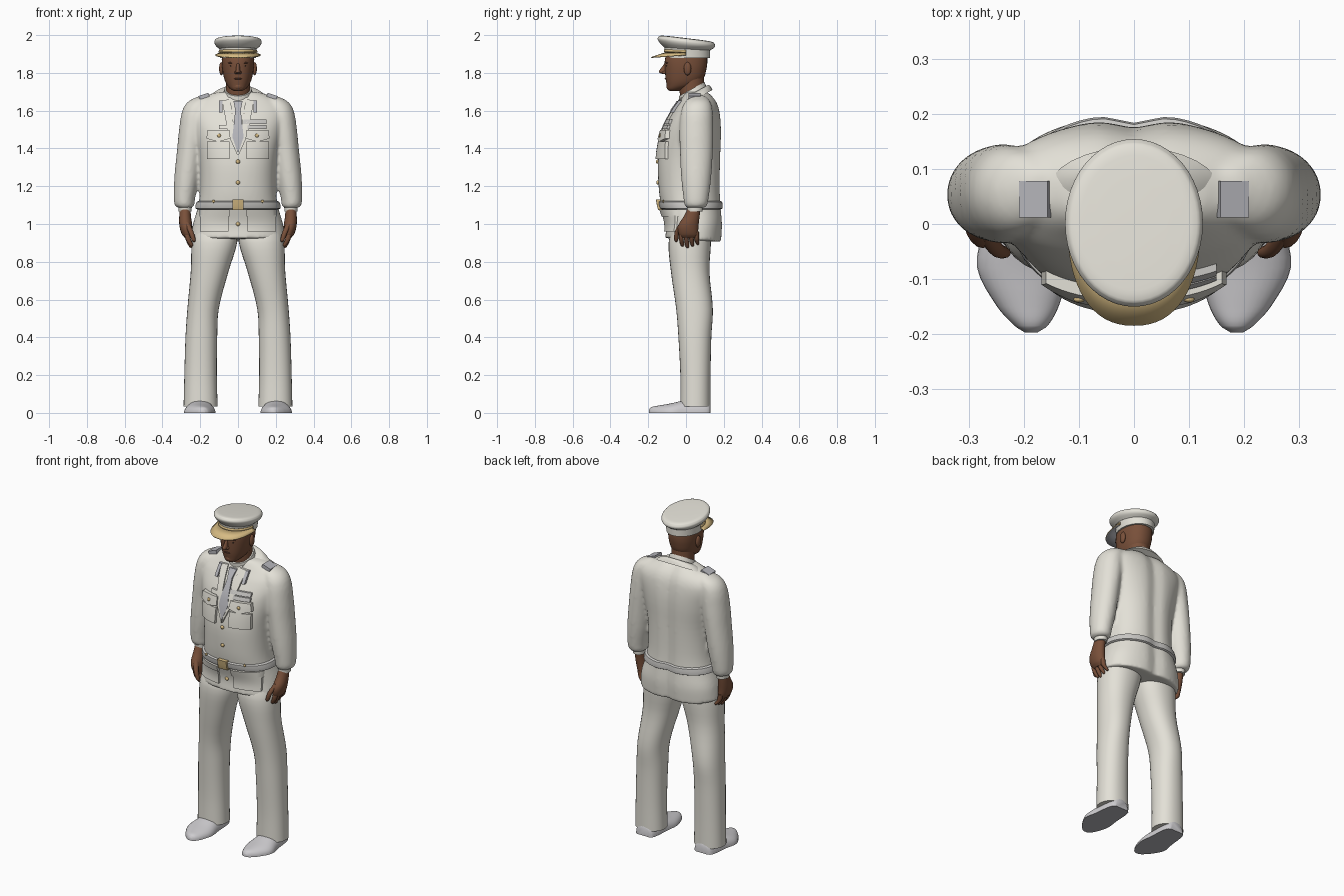
import bpy, bmesh, math
from mathutils import Matrix, Vector

cube = bpy.data.objects.get("Cube")
if cube:
    bpy.data.objects.remove(cube, do_unlink=True)
made = []

def material(name, *rgb):
    m = bpy.data.materials.new(name)
    m.use_nodes = True
    m.diffuse_color = (*rgb, 1)
    node = next(n for n in m.node_tree.nodes if n.type == "BSDF_PRINCIPLED")
    node.inputs["Base Color"].default_value = (*rgb, 1)
    return m

cloth = material("cream cloth", .77, .75, .68)
grey = material("pale grey", .46, .46, .49)
trim = material("belt grey", .58, .57, .55)
leather = material("shoe leather", .62, .61, .63)
skin = material("brown skin", .19, .08, .042)
lip = material("deep brown", .12, .048, .03)
black = material("near black", .02, .015, .012)
gold = material("gold", .68, .5, .23)

def finish(name, bm, *mats, recalc=True):
    if recalc:
        bmesh.ops.recalc_face_normals(bm, faces=bm.faces)
    mesh = bpy.data.meshes.new(name)
    bm.to_mesh(mesh)
    bm.free()
    for m in mats:
        mesh.materials.append(m)
    made.append(bpy.data.objects.new(name, mesh))
    bpy.context.collection.objects.link(made[-1])
    return made[-1]

def at(rings, z):
    """Smoothly interpolated section (centre and radii) at height z."""
    last = len(rings) - 1
    i = next((k for k in range(last) if z <= rings[k + 1][0]), last - 1)
    def slope(k, c):
        a, b = rings[max(k - 1, 0)], rings[min(k + 1, last)]
        return (b[c] - a[c]) / (b[0] - a[0])
    a, b = rings[i], rings[i + 1]
    h = b[0] - a[0]
    t = min(max((z - a[0]) / h, 0), 1)
    w = t * t * (3 - 2 * t)
    return [a[c] + (b[c] - a[c]) * w + h * t * (1 - t) *
            ((1 - t) * slope(i, c) - t * slope(i + 1, c)) for c in range(1, 5)]

def loft(name, rings, mat, side=1, power=2, seg=32, steps=4, warp=None, under=None):
    """Skin of superellipse sections (height, cx, cy, rx, ry); under colours the bottom."""
    bm = bmesh.new()
    heights = [a[0] + (b[0] - a[0]) * k / steps
               for a, b in zip(rings, rings[1:]) for k in range(steps)] + [rings[-1][0]]
    loops = []
    for z in heights:
        cx, cy, rx, ry = at(rings, z)
        loop = []
        for k in range(seg):
            c, s = math.cos(math.tau * k / seg), math.sin(math.tau * k / seg)
            x = cx + rx * math.copysign(abs(c) ** (2 / power), c)
            y = cy + ry * math.copysign(abs(s) ** (2 / power), s)
            p = warp(x, y, z) if warp else (x, y, z)
            loop.append(bm.verts.new((p[0] * side, p[1], p[2])))
        loops.append(loop)
    for a, b in zip(loops, loops[1:]):
        for k in range(seg):
            n = (k + 1) % seg
            bm.faces.new((a[k], a[n], b[n], b[k]))
    bm.faces.new(loops[0])
    bm.faces.new(loops[-1])
    bmesh.ops.recalc_face_normals(bm, faces=bm.faces)
    for f in bm.faces:
        f.material_index = int(under is not None and f.normal.z < -.5)
    return finish(name, bm, mat, *([under] if under else []))

def ball(name, mat, centre, size):
    bm = bmesh.new()
    bmesh.ops.create_uvsphere(bm, u_segments=16, v_segments=10, radius=1,
                              matrix=Matrix.Translation(centre) @ Matrix.Diagonal((*size, 1)))
    finish(name, bm, mat)

# Jacket: body with a groove down the spine, fused with both sleeves
body = [(.915, 0, .04, .25, .15), (1, 0, .045, .238, .15), (1.1, 0, .028, .21, .16),
        (1.2, 0, .02, .2, .165), (1.35, 0, .02, .207, .167), (1.5, 0, .037, .238, .153),
        (1.6, 0, .057, .255, .123), (1.65, 0, .065, .22, .097), (1.69, 0, .06, .14, .07),
        (1.7, 0, .055, .1, .06)]
sleeve = [(1.085, .28, .05, .035, .045), (1.095, .283, .052, .05, .058), (1.13, .284, .053, .056, .066),
          (1.25, .27, .054, .067, .08), (1.4, .252, .055, .07, .088), (1.5, .237, .055, .075, .09),
          (1.6, .222, .058, .073, .083), (1.65, .2, .062, .062, .065), (1.682, .17, .065, .025, .03)]
POWER = 2.3

def spine(x, y, z):
    groove = .016 * math.exp(-(x / .04) ** 2) if y > .1 else 0
    return x, y - groove, z - max(1 - z, 0) * (y - .04) * .8

parts = [loft("jacket_body", body, cloth, power=POWER, seg=64, warp=spine)]
parts += [loft("sleeve", sleeve, cloth, side=s) for s in (1, -1)]
joined = bmesh.new()
for p in parts:
    joined.from_mesh(p.data)
    made.remove(p)
    bpy.data.objects.remove(p)
jacket = finish("jacket", joined, cloth)
fuse = jacket.modifiers.new("fuse", "REMESH")
fuse.mode, fuse.voxel_size, fuse.use_smooth_shade = "VOXEL", .009, True
blend = jacket.modifiers.new("blend", "SMOOTH")
blend.factor, blend.iterations = .5, 8

belt = []
for z, grow in ((1.078, 0), (1.083, .012), (1.117, .012), (1.122, 0)):
    cx, cy, rx, ry = at(body, z)
    belt.append((z, cx, cy, rx + grow, ry + grow * .8))
loft("belt", belt, trim, power=POWER, seg=64, steps=2, warp=spine)

def front(x, z):
    cx, cy, rx, ry = at(body, z)
    return cy - ry * max(1 - abs(x / rx) ** POWER, 0) ** (1 / POWER)

def panel(name, mat, quad, lift=.008, side=1, n=8):
    """Thick patch laid over the jacket front; quad is four (x, z) corners."""
    a, b, c, d = (Vector(q) for q in quad)
    bm = bmesh.new()
    outer, inner = [], []
    for i in range(n + 1):
        for j in range(n + 1):
            q = a.lerp(b, i / n).lerp(d.lerp(c, i / n), j / n)
            y = front(q.x, q.y)
            outer.append(bm.verts.new((q.x * side, y - lift, q.y)))
            inner.append(bm.verts.new((q.x * side, y + .008, q.y)))
    for k in (i * (n + 1) + j for i in range(n) for j in range(n)):
        for g in (outer, inner):
            bm.faces.new((g[k], g[k + 1], g[k + n + 2], g[k + n + 1]))
    rim = ([i for i in range(n)] + [i * (n + 1) + n for i in range(n)]
           + [n * (n + 1) + n - i for i in range(n)] + [(n - i) * (n + 1) for i in range(n)])
    for k, m in zip(rim, rim[1:] + rim[:1]):
        bm.faces.new((outer[k], outer[m], inner[m], inner[k]))
    finish(name, bm, mat)

def rect(x0, x1, z0, z1):
    return (x0, z0), (x1, z0), (x1, z1), (x0, z1)

# Shirt front, tie, buttons, buckle and ribbons
panel("shirt_front", cloth, ((-.005, 1.37), (.005, 1.37), (.05, 1.67), (-.05, 1.67)), .005)
panel("tie_knot", grey, ((-.014, 1.6), (.014, 1.6), (.024, 1.65), (-.024, 1.65)), .018)
panel("tie_blade", grey, ((-.03, 1.46), (.03, 1.46), (.014, 1.605), (-.014, 1.605)), .015)
panel("tie_tip", grey, ((-.002, 1.38), (.002, 1.38), (.03, 1.46), (-.03, 1.46)), .015)
panel("belt_buckle", gold, rect(-.03, .03, 1.073, 1.13), .022)
for z in (1, 1.22, 1.33):
    ball("jacket_button", gold, (0, front(0, z) - .003, z), (.011, .008, .011))
for z in (1.503, 1.53):
    panel("ribbon_bar", trim, rect(1.553 - z, .15, z, z + .022), .013)
panel("name_plate", cloth, rect(.05, .1, 1.503, 1.525), .012, -1)

legs = [(.035, .198, .05, .09, .08), (.2, .198, .05, .086, .08), (.4, .194, .047, .084, .087),
        (.55, .185, .045, .083, .097), (.75, .15, .022, .1, .102), (.9, .125, .02, .12, .112),
        (.98, .12, .03, .11, .1)]
palm = [(.925, .264, .015, .016, .042), (.945, .27, .012, .027, .051), (.99, .276, .012, .034, .054),
        (1.04, .28, .03, .031, .042), (1.09, .28, .045, .028, .033)]
shoe = [(-.197, .187, 0, .012, .016), (-.185, .187, 0, .03, .03), (-.15, .193, 0, .056, .038),
        (-.08, .202, 0, .083, .05), (0, .2, 0, .073, .068), (.08, .198, 0, .066, .07),
        (.12, .197, 0, .055, .065), (.13, .197, 0, .04, .055)]

for s, tag in ((1, "left_"), (-1, "right_")):
    # Legs, cuffs and shoes
    loft(tag + "trouser_leg", legs, cloth, s, 2.2)
    loft(tag + "shirt_cuff", [(1.065, .28, .047, .034, .04), (1.1, .28, .047, .036, .042)], cloth, s)
    loft(tag + "shoe", shoe, leather, s, 2.2, warp=lambda x, y, z: (x, z, max(y, 0)), under=grey)
    # Hand with curled fingers and thumb
    loft(tag + "palm", palm, skin, s, seg=20)
    for k in range(4):
        y, tip = -.025 + k * .027, .872 + .009 * abs(k - 1)
        loft(tag + "finger", [(tip, .245, y + .006, .004, .004), (tip + .008, .248, y + .005, .011, .009),
                              (.92, .264, y, .014, .012), (.96, .272, y, .014, .012)], skin, s, seg=12)
    loft(tag + "thumb", [(.905, .232, -.052, .004, .004), (.915, .235, -.052, .011, .01),
                         (.96, .25, -.046, .014, .013), (1.01, .272, -.015, .015, .016)], skin, s, seg=12)
    # Jacket front details
    panel(tag + "lapel", cloth, ((.002, 1.36), (.05, 1.47), (.085, 1.655), (.04, 1.66)), .013, s)
    panel(tag + "collar_tab", grey, rect(.081, .1, 1.59, 1.655), .017, s)
    panel(tag + "breast_pocket", cloth, rect(.045, .163, 1.345, 1.436), .016, s)
    panel(tag + "breast_flap", cloth, ((.04, 1.452), (.168, 1.452), (.16, 1.498), (.045, 1.498)), .022, s)
    panel(tag + "flap_point", cloth, ((.1, 1.436), (.108, 1.436), (.168, 1.453), (.04, 1.453)), .022, s)
    panel(tag + "hip_pocket", cloth, rect(.05, .2, .96, 1.05), .012, s)
    panel(tag + "hip_flap", cloth, rect(.045, .203, 1.04, 1.078), .017, s)
    ball(tag + "pocket_button", gold, (s * .1, front(.1, 1.468) - .022, 1.468), (.01, .006, .01))
    ball(tag + "belt_stud", gold, (s * .13, front(.13, 1.12) - .012, 1.12), (.008, .005, .008))
    # Shoulder board
    bm = bmesh.new()
    bmesh.ops.create_cube(bm, size=1, matrix=Matrix.Translation((s * .18, .045, 1.676)) @
                          Matrix.Rotation(s * .32, 4, "Y") @ Matrix.Diagonal((.055, .066, .02, 1)))
    finish(tag + "shoulder_board", bm, grey)
    # Ear, eye, brow and nostril
    ball(tag + "ear", skin, (s * .088, .008, 1.822), (.012, .02, .035))
    ball(tag + "eye", black, (s * .032, -.1, 1.836), (.011, .006, .004))
    ball(tag + "brow", lip, (s * .034, -.1, 1.853), (.02, .008, .004))
    ball(tag + "nostril", skin, (s * .01, -.115, 1.802), (.009, .012, .008))

# Neck, head and face
loft("neck", [(1.64, 0, .045, .07, .065), (1.7, 0, .032, .064, .066), (1.78, 0, .028, .064, .066)], skin)
loft("head", [(1.703, 0, -.062, .018, .022), (1.712, 0, -.055, .036, .042), (1.735, 0, -.025, .058, .077),
              (1.77, 0, -.008, .073, .1), (1.82, 0, -.002, .083, .11), (1.86, 0, 0, .086, .113),
              (1.9, 0, .003, .085, .108)], skin, power=2.2)
loft("nose", [(1.793, 0, -.108, .008, .012), (1.803, 0, -.12, .013, .024),
              (1.825, 0, -.112, .01, .02), (1.85, 0, -.104, .009, .01)], skin, seg=16)
ball("mouth", lip, (0, -.1, 1.769), (.022, .013, .006))
ball("chin", skin, (0, -.084, 1.728), (.026, .02, .02))

# Shirt collar and jacket collar, both rising toward the nape
def rise(x, y, z):
    return x, y, z + .55 * (y - .04)

loft("shirt_collar", [(1.66, 0, .042, .085, .075), (1.72, 0, .03, .072, .068)], cloth, warp=rise)
loft("jacket_collar", [(1.655, 0, .055, .16, .085), (1.685, 0, .05, .12, .076), (1.694, 0, .045, .09, .07)],
     cloth, warp=rise)

# Cap: upright band, then a crown that tilts down to the back
def tilt(x, y, z):
    return x, y, z - .12 * y * min(max((z - 1.89) / .06, 0), 1)

loft("cap_band", [(1.88, 0, .01, .095, .118), (1.945, 0, .006, .1, .122)], cloth, seg=48, warp=tilt)
loft("cap_crown", [(1.927, 0, .005, .099, .12), (1.945, 0, .002, .118, .142), (1.96, 0, .002, .125, .152),
                   (1.973, 0, .002, .122, .148), (1.982, 0, .002, .105, .13), (1.984, 0, .002, .06, .08)],
     cloth, seg=48, warp=tilt)

def arc(name, power, inner, outer, *mats):
    """Curved strip round the cap front; edges are (rx, ry, z at side, z at front)."""
    bm = bmesh.new()
    rows = []
    for a in (math.pi * k / 32 for k in range(33)):
        c, d = math.cos(a), max(math.sin(a), 0) ** (2 / power)
        rows.append([bm.verts.new((rx * math.copysign(abs(c) ** (2 / power), c), -ry * d, z0 + (z1 - z0) * d))
                     for rx, ry, z0, z1 in (inner, outer)])
    for a, b in zip(rows, rows[1:]):
        bm.faces.new((a[0], b[0], b[1], a[1]))
    bm.normal_update()
    if sum(f.normal.z for f in bm.faces) < 0:
        bmesh.ops.reverse_faces(bm, faces=bm.faces)
    mod = finish(name, bm, *mats, recalc=False).modifiers.new("thickness", "SOLIDIFY")
    mod.thickness = .005
    mod.material_offset = len(mats) - 1

arc("cap_visor", 2.3, (.095, .1, 1.908, 1.912), (.121, .185, 1.897, 1.884), gold, grey)
arc("cap_strap", 2, (.101, .115, 1.92, 1.924), (.104, .118, 1.909, 1.912), gold)

# Smooth shading with crisp edges
bpy.ops.object.select_all(action="DESELECT")
for ob in made:
    ob.select_set(True)
bpy.context.view_layer.objects.active = jacket
bpy.ops.object.shade_smooth_by_angle(angle=math.radians(40))
